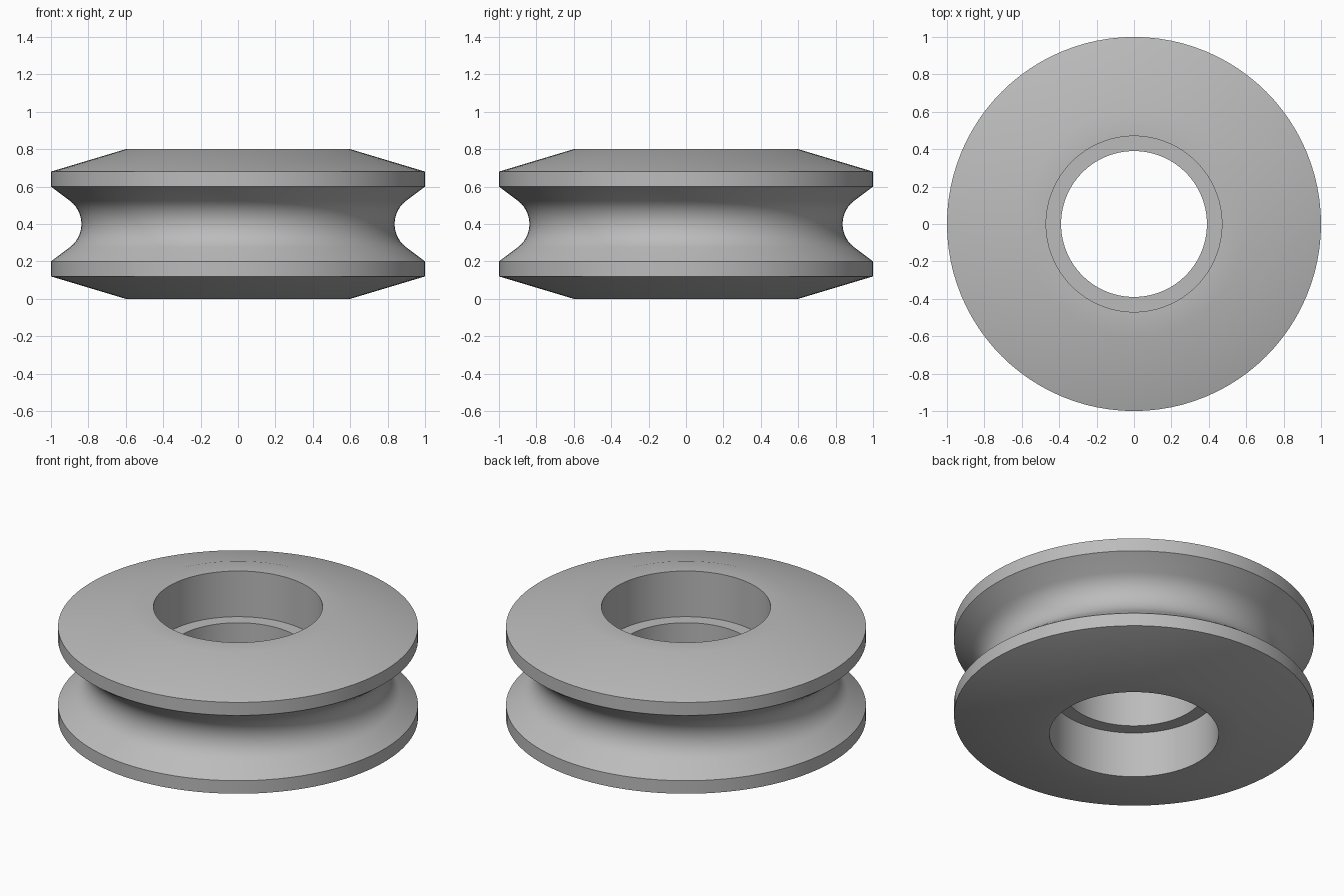
import bpy, bmesh, math

if "Cube" in bpy.data.objects:
    bpy.data.objects.remove(bpy.data.objects["Cube"])

SEGMENTS = 96

grey = bpy.data.materials.new("plain_grey")
grey.diffuse_color = (0.5, 0.5, 0.5, 1)
grey.use_nodes = True
grey.node_tree.nodes["Principled BSDF"].inputs["Base Color"].default_value = grey.diffuse_color

# Rounded bottom of the rope groove, tangent to its sloped sides
groove_r, groove_x, groove_z = 0.156, 0.993, 0.40
half = math.radians(53.1)
groove = []
for i in range(13):
    a = -half + 2 * half * i / 12
    groove.append((groove_x - groove_r * math.cos(a), groove_z + groove_r * math.sin(a)))

# Closed cross-section (radius, height): outer rim, groove, bore with inner retaining lip
profile = [(0.47, 0), (0.60, 0), (1, 0.12), (1, 0.20)] + groove + [
    (1, 0.60), (1, 0.68), (0.60, 0.80), (0.47, 0.80),
    (0.47, 0.52), (0.39, 0.52), (0.39, 0.28), (0.47, 0.28)]

# Revolve the cross-section around z
bm = bmesh.new()
rings = []
for s in range(SEGMENTS):
    a = 2 * math.pi * s / SEGMENTS
    rings.append([bm.verts.new((r * math.cos(a), r * math.sin(a), z)) for r, z in profile])
n = len(profile)
for s in range(SEGMENTS):
    p, q = rings[s], rings[(s + 1) % SEGMENTS]
    for i in range(n):
        j = (i + 1) % n
        bm.faces.new((p[i], q[i], q[j], p[j]))
bmesh.ops.recalc_face_normals(bm, faces=bm.faces)

mesh = bpy.data.meshes.new("pulley_wheel")
bm.to_mesh(mesh)
bm.free()
mesh.materials.append(grey)
wheel = bpy.data.objects.new("pulley_wheel", mesh)
bpy.context.collection.objects.link(wheel)

# Smooth shading with crisp rims
bpy.context.view_layer.objects.active = wheel
wheel.select_set(True)
bpy.ops.object.shade_smooth_by_angle(angle=math.radians(30))
